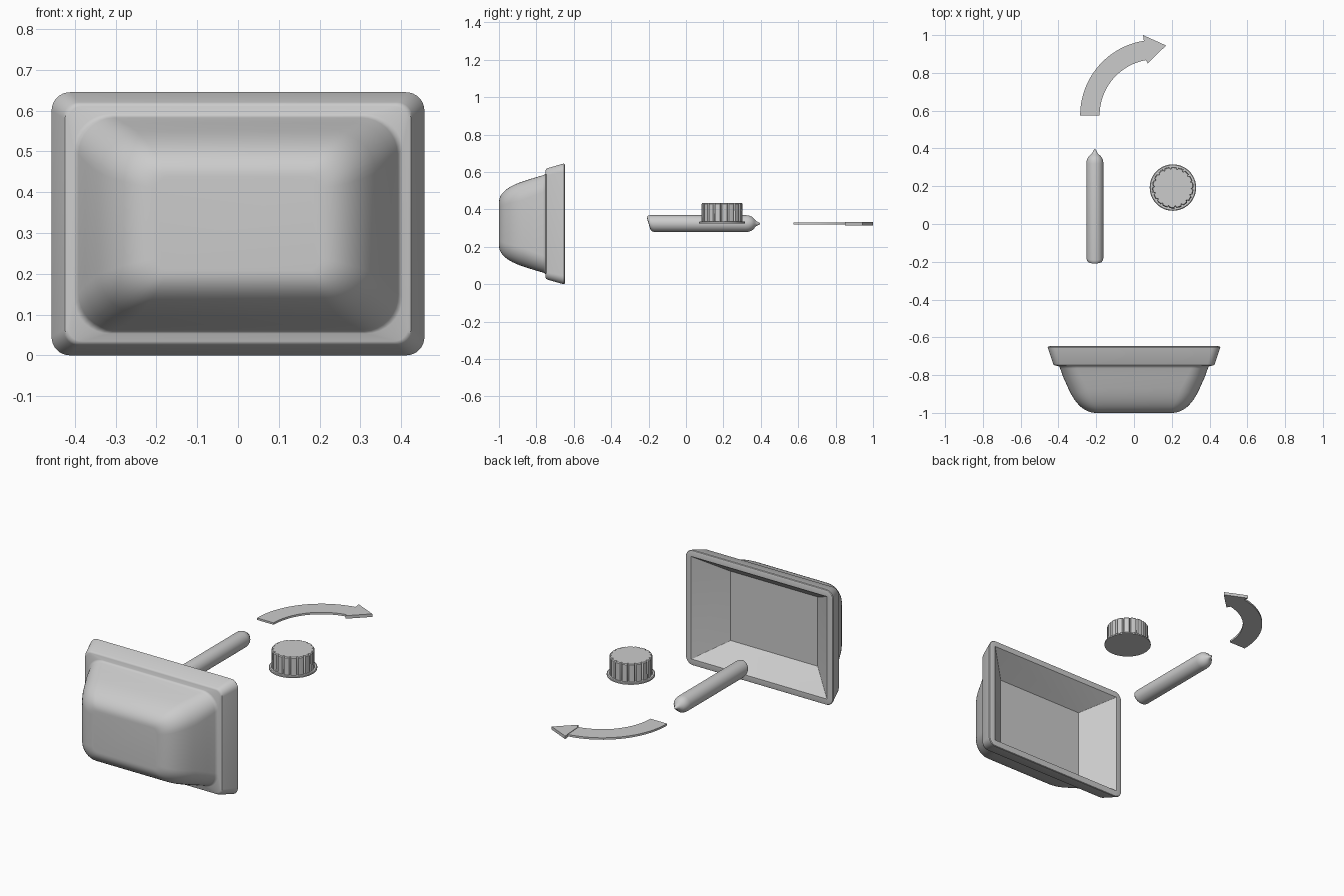
import bpy, bmesh
from math import pi, sin, cos, radians

if "Cube" in bpy.data.objects:
    bpy.data.objects.remove(bpy.data.objects["Cube"])


def finish(bm, name, angle=35):
    bmesh.ops.recalc_face_normals(bm, faces=bm.faces)
    me = bpy.data.meshes.new(name)
    bm.to_mesh(me)
    bm.free()
    ob = bpy.data.objects.new(name, me)
    bpy.context.collection.objects.link(ob)
    bpy.ops.object.select_all(action='DESELECT')
    ob.select_set(True)
    bpy.context.view_layer.objects.active = ob
    bpy.ops.object.shade_smooth_by_angle(angle=radians(angle))
    return ob


def loft(loops, name, **kw):
    """Skin equal-length closed loops and cap both ends."""
    bm = bmesh.new()
    rings = [[bm.verts.new(p) for p in lp] for lp in loops]
    n = len(rings[0])
    for a, b in zip(rings, rings[1:]):
        for i in range(n):
            j = (i + 1) % n
            bm.faces.new((a[i], a[j], b[j], b[i]))
    bm.faces.new(rings[0])
    bm.faces.new(rings[-1])
    return finish(bm, name, **kw)


def rounded_rect(y, hx, hz, r, zc=0.3225, seg=8):
    pts = []
    for k, (sx, sz) in enumerate(((1, 1), (-1, 1), (-1, -1), (1, -1))):
        for i in range(seg + 1):
            a = (k + i / seg) * pi / 2
            pts.append((sx * (hx - r) + r * cos(a), y, zc + sz * (hz - r) + r * sin(a)))
    return pts


# Tray: rounded floor, tapered body, stepped rim, sharp-cornered hollow
# (each section is y, half width, half height, corner radius)
P = ((-0.87, 0.348, 0.228, 0.10), (-1.0, 0.29, 0.185, 0.085), (-1.0, 0.20, 0.115, 0.03))
sections = []
for i in range(13):
    t = 1 - i / 12
    w = ((1 - t) ** 2, 2 * t * (1 - t), t * t)
    sections.append(tuple(sum(w[k] * P[k][c] for k in range(3)) for c in range(4)))
sections += [
    (-0.81, 0.375, 0.247, 0.095),
    (-0.765, 0.391, 0.26, 0.09),
    (-0.755, 0.396, 0.264, 0.09),
    (-0.751, 0.403, 0.269, 0.088),
    (-0.75, 0.417, 0.288, 0.035),
    (-0.747, 0.424, 0.294, 0.037),
    (-0.74, 0.428, 0.298, 0.038),
    (-0.66, 0.455, 0.321, 0.045),
    (-0.653, 0.457, 0.3225, 0.045),
    (-0.649, 0.454, 0.32, 0.042),
    (-0.647, 0.447, 0.313, 0.036),
    (-0.647, 0.421, 0.287, 0.002),
    (-0.78, 0.27, 0.194, 0.002),
]
loft([rounded_rect(*s) for s in sections], "tray")

# Tube: turned about y, slanted front end, pointed rear end
TX, TZ = -0.207, 0.324
profile = [(-0.2, 0.028), (-0.198, 0.037), (-0.19, 0.043), (-0.178, 0.045),
           (0.32, 0.045), (0.335, 0.0435), (0.35, 0.038), (0.361, 0.03),
           (0.369, 0.02), (0.375, 0.014), (0.383, 0.01), (0.391, 0.006), (0.396, 0.002)]
rings = []
for y, r in profile:
    k = -0.3 if y < -0.17 else 0.0
    rings.append([(TX + r * cos(a), y + k * r * sin(a), TZ + r * sin(a))
                  for a in (2 * pi * i / 32 for i in range(32))])
loft(rings, "tube")

# Knob flange
KX, KY = 0.206, 0.193


def disc(z, r, n=48):
    return [(KX + r * cos(2 * pi * i / n), KY + r * sin(2 * pi * i / n), z) for i in range(n)]


loft([disc(0.326, 0.123), disc(0.333, 0.123), disc(0.336, 0.119)], "knob_flange")

# Knob grip: narrow grooves all round
RIBS = 18
SHAPE = ((0.0, 0), (0.25, 0), (0.5, 0), (0.7, 0), (0.76, 0.006), (0.85, 0.009), (0.94, 0.006))


def grip(z, r):
    pts = []
    for k in range(RIBS):
        for f, d in SHAPE:
            a = 2 * pi * (k + f) / RIBS
            pts.append((KX + (r - d) * cos(a), KY + (r - d) * sin(a), z))
    return pts


loft([grip(0.334, 0.11), grip(0.43, 0.109), grip(0.435, 0.105)], "knob_grip", angle=30)


# Curved arrow: quarter-ring shaft and triangular head
def prism(pts, z0, z1, name):
    loft([[(x, y, z) for x, y in pts] for z in (z0, z1)], name)


AX, AY, N = 0.115, 0.575, 24
angles = [pi - i / N * radians(81) for i in range(N + 1)]
outer = [(AX + 0.40 * cos(a), AY + 0.40 * sin(a)) for a in angles]
inner = [(AX + 0.297 * cos(a), AY + 0.297 * sin(a)) for a in reversed(angles)]
prism(outer + inner, 0.318, 0.329, "arrow_shaft")
prism([(0.048, 1.0), (0.17, 0.945), (0.072, 0.85), (0.058, 0.88), (0.052, 0.97)],
      0.315, 0.332, "arrow_head")
